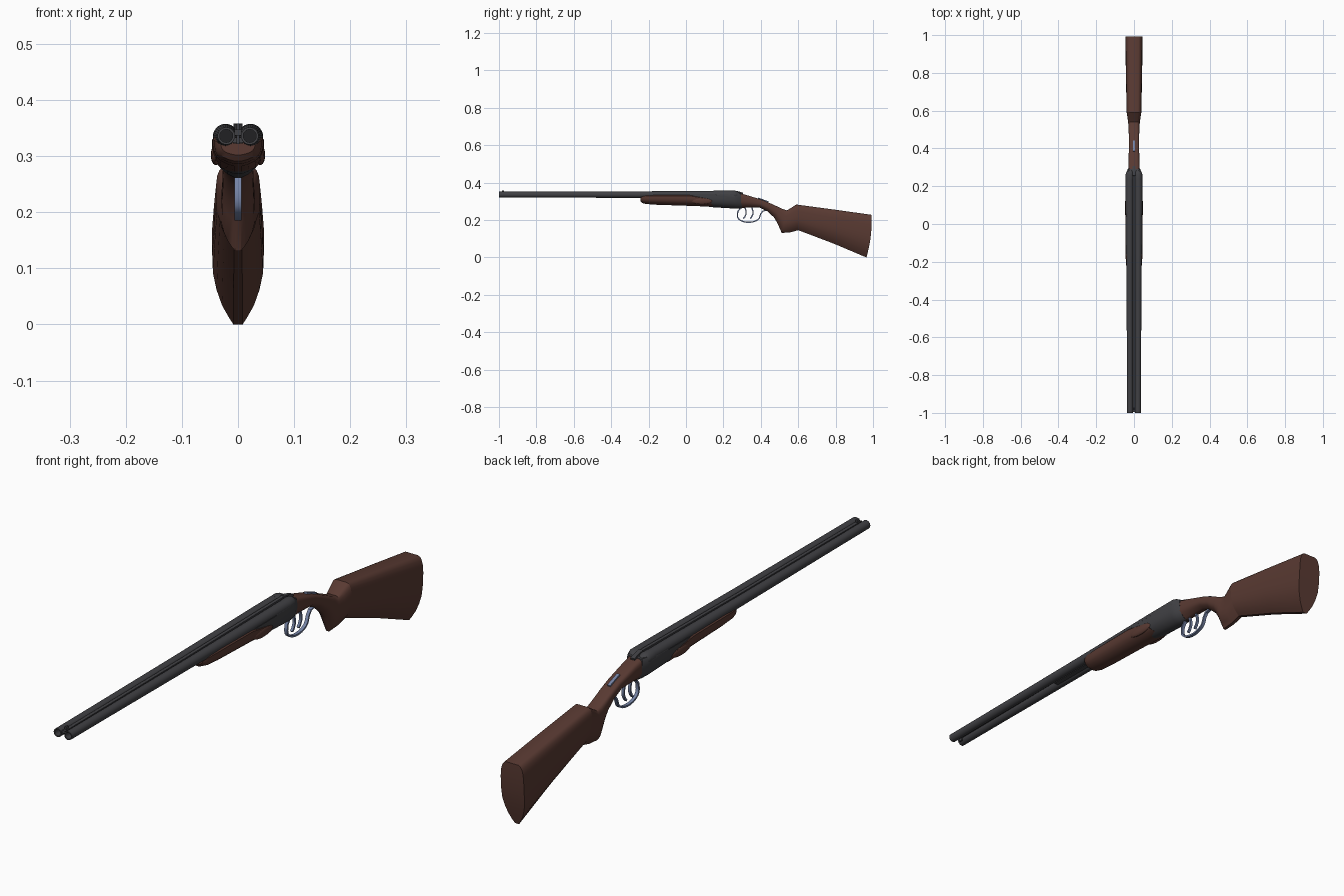
import bpy, bmesh, math

if "Cube" in bpy.data.objects:
    bpy.data.objects.remove(bpy.data.objects["Cube"])


def material(name, rgb):
    m = bpy.data.materials.new(name)
    m.diffuse_color = (*rgb, 1)
    m.use_nodes = True
    m.node_tree.nodes["Principled BSDF"].inputs["Base Color"].default_value = m.diffuse_color
    return m


WOOD = material("walnut brown", (0.100, 0.042, 0.032))
STEEL = material("dark gunmetal", (0.052, 0.052, 0.058))
BLUE = material("blue grey metal", (0.18, 0.23, 0.38))
BORE = material("bore black", (0.015, 0.015, 0.017))


def finish(name, bm, mat, angle=35):
    bmesh.ops.recalc_face_normals(bm, faces=bm.faces)
    me = bpy.data.meshes.new(name)
    bm.to_mesh(me)
    bm.free()
    me.materials.append(mat)
    ob = bpy.data.objects.new(name, me)
    bpy.context.collection.objects.link(ob)
    bpy.ops.object.select_all(action='DESELECT')
    ob.select_set(True)
    bpy.context.view_layer.objects.active = ob
    bpy.ops.object.shade_smooth_by_angle(angle=math.radians(angle))
    return ob


def loft(name, stations, profile, mat, bulge=0.0):
    """stations: (y_top, z_top, y_bottom, z_bottom, half_width); profile: (depth, width) fractions."""
    bm = bmesh.new()
    n = len(profile)
    rings = []
    for k, (yt, zt, yb, zb, hw) in enumerate(stations):
        side = []
        for t, w in profile:
            b = bulge * math.sin(math.pi * t) if k == len(stations) - 1 else 0
            side.append((w * hw, yt + (yb - yt) * t + b, zt + (zb - zt) * t))
        pts = side + [(-x, y, z) for x, y, z in reversed(side)]
        rings.append([bm.verts.new(p) for p in pts])
    for a, b in zip(rings, rings[1:]):
        for i in range(2 * n):
            j = (i + 1) % (2 * n)
            bm.faces.new((a[i], a[j], b[j], b[i]))
    for r in (rings[0], rings[-1]):
        for i in range(n - 1):
            bm.faces.new((r[i], r[i + 1], r[2 * n - 2 - i], r[2 * n - 1 - i]))
    return finish(name, bm, mat)


def lathe_y(name, rows, mat, sides=28):
    """rows: (y, radius, centre_x, centre_z)"""
    bm = bmesh.new()
    rings = [[bm.verts.new((cx + r * math.cos(2 * math.pi * i / sides), y,
                            cz + r * math.sin(2 * math.pi * i / sides)))
              for i in range(sides)] for y, r, cx, cz in rows]
    for a, b in zip(rings, rings[1:]):
        for i in range(sides):
            j = (i + 1) % sides
            bm.faces.new((a[i], a[j], b[j], b[i]))
    bm.faces.new(rings[0])
    bm.faces.new(rings[-1])
    return finish(name, bm, mat)


def strap(name, path, half_w, half_t, mat):
    """Flat band following a (y, z) path."""
    bm = bmesh.new()
    rings = []
    for i, (y, z) in enumerate(path):
        y0, z0 = path[max(i - 1, 0)]
        y1, z1 = path[min(i + 1, len(path) - 1)]
        d = math.hypot(y1 - y0, z1 - z0)
        ny, nz = -(z1 - z0) / d * half_t, (y1 - y0) / d * half_t
        rings.append([bm.verts.new((sx * half_w, y + s * ny, z + s * nz))
                      for sx, s in ((-1, -1), (1, -1), (1, 1), (-1, 1))])
    for a, b in zip(rings, rings[1:]):
        for i in range(4):
            j = (i + 1) % 4
            bm.faces.new((a[i], a[j], b[j], b[i]))
    bm.faces.new(rings[0])
    bm.faces.new(rings[-1])
    return finish(name, bm, mat)


# Butt stock with wrist and half pistol grip
stock_profile = [(0, .55), (.02, .72), (.06, .85), (.13, .95), (.25, 1), (.45, 1), (.6, .97),
                 (.73, .83), (.85, .62), (.94, .37), (1, .18)]
loft("stock", [
    (.590, .283, .600, .146, .039),
    (.800, .255, .790, .074, .043),
    (.993, .228, .965, .000, .046)], stock_profile, WOOD, .009)
loft("stock_wrist", [
    (.278, .346, .278, .262, .031),
    (.330, .332, .320, .266, .029),
    (.410, .307, .395, .266, .027),
    (.455, .288, .435, .247, .027),
    (.500, .267, .470, .215, .028),
    (.520, .258, .488, .185, .029),
    (.540, .252, .512, .131, .030),
    (.560, .264, .560, .135, .034),
    (.590, .283, .600, .146, .039)], stock_profile, WOOD)

# Fore-end under the barrels
u_profile = [(0, .9), (.08, 1), (.3, 1), (.5, .96), (.67, .86), (.82, .68), (.93, .42), (1, .15)]
loft("fore_end", [
    (-.243, .325, -.243, .302, .030),
    (-.235, .328, -.235, .291, .037),
    (-.215, .332, -.215, .286, .042),
    (-.160, .334, -.160, .282, .045),
    (.020, .334, .020, .276, .046),
    (.110, .318, .150, .271, .045)], u_profile, WOOD)

# Raised rounded wood panels at the rear of the fore-end
for s, side in ((-1, "left"), (1, "right")):
    bm = bmesh.new()
    bmesh.ops.create_uvsphere(bm, u_segments=24, v_segments=12, radius=1)
    for v in bm.verts:
        v.co = (s * .040 + v.co.x * .0085, .085 + v.co.y * .056, .302 + v.co.z * .018)
    finish("fore_end_panel_" + side, bm, WOOD)

# Receiver
loft("receiver", [
    (.030, .338, .100, .274, .0435),
    (.150, .340, .150, .268, .0445),
    (.255, .345, .255, .262, .0445),
    (.275, .347, .275, .261, .040),
    (.292, .344, .300, .262, .031)], u_profile, STEEL)

# Paired barrels with open muzzles, and rounded breech fences
for s, side in ((-1, "left"), (1, "right")):
    lathe_y("barrel_" + side, [
        (-.94, .0115, s * .0212, .336), (-1, .0115, s * .021, .336),
        (-1, .0155, s * .021, .336), (-.8, .0157, s * .0215, .336),
        (-.3, .0172, s * .0225, .336), (.0, .0195, s * .023, .336),
        (.15, .0208, s * .0232, .336), (.25, .0210, s * .0232, .336)], STEEL)
    lathe_y("bore_" + side, [(-.95, .0117, s * .0212, .336), (-.945, .0117, s * .0212, .336)], BORE)
    lathe_y("breech_fence_" + side, [
        (.235, .0222, s * .0225, .335), (.262, .0225, s * .0222, .335),
        (.274, .0195, s * .021, .335), (.285, .012, s * .019, .334)], STEEL)

# Ribs between barrels, top lever and bead sight
strap("top_rib", [(-.995, .342), (-.3, .344), (.262, .351)], .006, .005, STEEL)
strap("lower_rib", [(-.44, .328), (-.2, .327)], .009, .005, STEEL)
strap("top_lever", [(.255, .353), (.275, .350), (.305, .341)], .008, .005, STEEL)
strap("bead_sight", [(-.985, .340), (-.978, .340), (-.972, .340)], .003, .018, STEEL)

# Safety catch on the wrist
strap("safety_catch", [(.385, .3165), (.44, .2965)], .006, .004, BLUE)

# Trigger guard loop with tail, and two triggers
guard = [(.292, .266), (.277, .245), (.275, .225)]
guard += [(.335 + .06 * math.cos(a), .221 + .033 * math.sin(a))
          for a in [math.pi * (1.08 + .09 * i) for i in range(10)]]
guard += [(.399, .232), (.410, .247), (.432, .254)]
strap("trigger_guard", guard, .006, .0032, BLUE)
for i, y in enumerate((.315, .352)):
    strap("trigger_%d" % (i + 1),
          [(y, .268), (y + .006, .248), (y + .006, .232), (y - .001, .217), (y - .009, .208)],
          .0045, .0035, BLUE)
